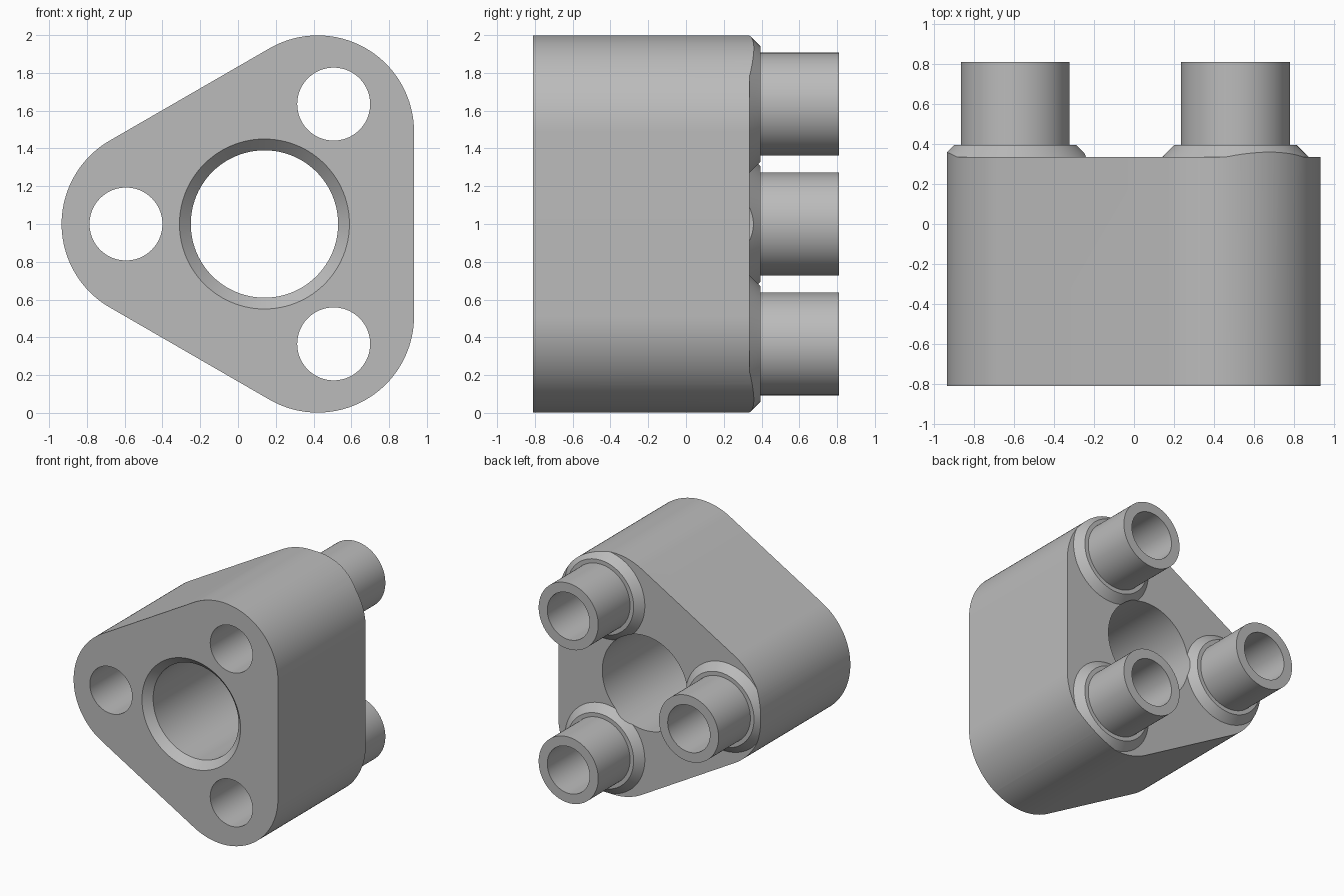
import bpy, bmesh, math
from mathutils import Vector

SEG = 96
FRONT, BACK, TIP = -0.81, 0.335, 0.81
CX, CZ = 0.14, 1.0
ANGLES = [math.radians(a) for a in (60, 180, 300)]

cube = bpy.data.objects.get("Cube")
if cube:
    bpy.data.objects.remove(cube, do_unlink=True)

grey = bpy.data.materials.new("machined grey")
grey.use_nodes = True
grey.diffuse_color = (0.5, 0.5, 0.5, 1)
grey.node_tree.nodes["Principled BSDF"].inputs["Base Color"].default_value = grey.diffuse_color


def polar(radius, angle):
    return CX + radius * math.cos(angle), CZ + radius * math.sin(angle)


def make(name, bm):
    bmesh.ops.recalc_face_normals(bm, faces=bm.faces)
    mesh = bpy.data.meshes.new(name)
    bm.to_mesh(mesh)
    bm.free()
    mesh.materials.append(grey)
    obj = bpy.data.objects.new(name, mesh)
    bpy.context.collection.objects.link(obj)
    return obj


def prism(name, outline, y0, y1):
    bm = bmesh.new()
    face = bm.faces.new([bm.verts.new((x, y0, z)) for x, z in outline])
    out = bmesh.ops.extrude_face_region(bm, geom=[face])["geom"]
    moved = [v for v in out if isinstance(v, bmesh.types.BMVert)]
    bmesh.ops.translate(bm, verts=moved, vec=Vector((0, y1 - y0, 0)))
    return make(name, bm)


def turned(name, centre, profile):
    """Solid of revolution along y from (radius, y) pairs."""
    bm = bmesh.new()
    rings = []
    for r, y in profile:
        rings.append([bm.verts.new((centre[0] + r * math.cos(t), y, centre[1] + r * math.sin(t)))
                      for t in (i * math.tau / SEG for i in range(SEG))])
    for a, b in zip(rings, rings[1:]):
        for i in range(SEG):
            j = (i + 1) % SEG
            bm.faces.new((a[i], a[j], b[j], b[i]))
    bm.faces.new(rings[0])
    bm.faces.new(rings[-1])
    return make(name, bm)


def combine(target, tool, operation):
    mod = target.modifiers.new(operation, "BOOLEAN")
    mod.operation, mod.solver, mod.object = operation, "EXACT", tool
    bpy.context.view_layer.objects.active = target
    bpy.ops.object.modifier_apply(modifier=mod.name)
    bpy.data.objects.remove(tool, do_unlink=True)


# Slab that fixes the flat back of the housing
flange = prism("flange_housing", [(-2, -1), (2, -1), (2, 3), (-2, 3)], FRONT - 0.2, BACK)

# Chamfered collars with tubes standing on the back
for a in ANGLES:
    stud = turned("tube", polar(0.733, a),
                  [(0.465, BACK - 0.1), (0.305, BACK + 0.06), (0.272, BACK + 0.06), (0.272, TIP)])
    combine(flange, stud, "UNION")

# Rounded three-lobed outline trims the slab and collars
outline = []
for a in ANGLES:
    x, z = polar(0.564, a)
    for i in range(41):
        t = a + math.radians(120 * i / 40 - 60)
        outline.append((x + 0.51 * math.cos(t), z + 0.51 * math.sin(t)))
combine(flange, prism("outline", outline, FRONT, 1), "INTERSECT")

# Through holes in the tubes
for a in ANGLES:
    combine(flange, turned("tube_hole", polar(0.733, a), [(0.193, -1), (0.193, 1)]), "DIFFERENCE")

# Central bore with a front chamfer
bore = turned("bore", (CX, CZ), [(0.55, FRONT - 0.1), (0.39, FRONT + 0.06), (0.39, 1)])
combine(flange, bore, "DIFFERENCE")

bpy.ops.object.select_all(action="DESELECT")
flange.select_set(True)
bpy.context.view_layer.objects.active = flange
bpy.ops.object.shade_smooth_by_angle(angle=math.radians(25))
